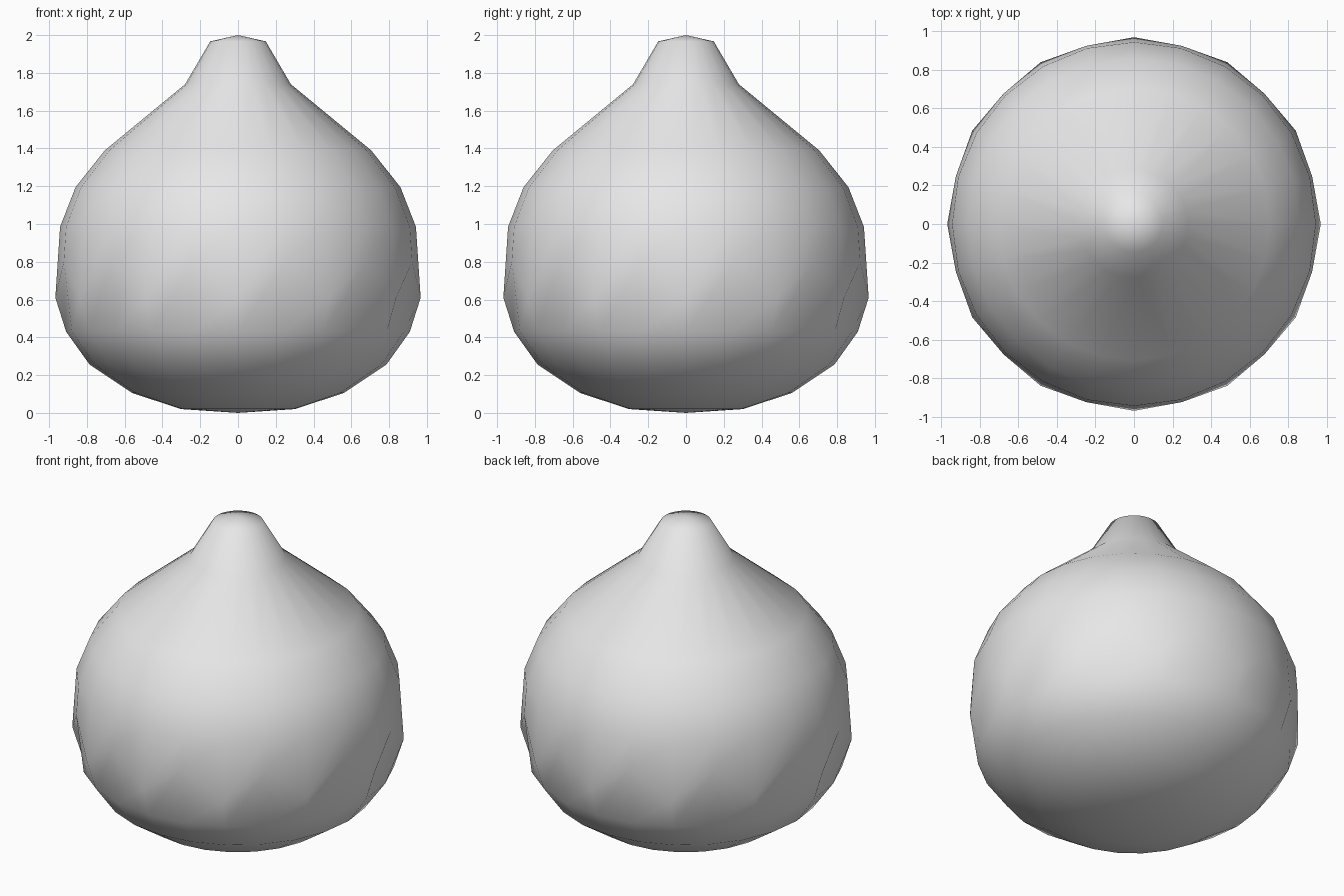
import bpy
import bmesh
from math import cos, sin, tau

cube = bpy.data.objects.get("Cube")
if cube:
    bpy.data.objects.remove(cube, do_unlink=True)

SIDES = 24

# Profile as (radius, height) for even and odd columns; the belly ring zigzags
lower = [(0.30, 0.02), (0.56, 0.105), (0.785, 0.255), (0.91, 0.43)]
upper = [(0.942, 0.985), (0.86, 1.195), (0.705, 1.39), (0.28, 1.74), (0.147, 1.967)]
even_column = lower + [(0.967, 0.61)] + upper
odd_column = lower + [(0.955, 0.80)] + upper

bm = bmesh.new()


def make_ring(even, odd):
    verts = []
    for i in range(SIDES):
        radius, height = odd if i % 2 else even
        angle = tau * i / SIDES
        verts.append(bm.verts.new((radius * cos(angle), radius * sin(angle), height)))
    return verts


rings = [make_ring(e, o) for e, o in zip(even_column, odd_column)]
base = bm.verts.new((0, 0, 0))
tip = bm.verts.new((0, 0, 2))

# Skin between the rings, then close both ends with fans
for i in range(SIDES):
    j = (i + 1) % SIDES
    for a, b in zip(rings, rings[1:]):
        bm.faces.new((a[i], a[j], b[j], b[i]))
    bm.faces.new((base, rings[0][j], rings[0][i]))
    bm.faces.new((tip, rings[-1][i], rings[-1][j]))

bmesh.ops.recalc_face_normals(bm, faces=bm.faces)
for face in bm.faces:
    face.smooth = True

mesh = bpy.data.meshes.new("bulb_body")
bm.to_mesh(mesh)
bm.free()

# Single pale grey surface
grey = bpy.data.materials.new("pale_grey")
grey.use_nodes = True
colour = (0.8, 0.8, 0.8, 1)
grey.diffuse_color = colour
grey.node_tree.nodes["Principled BSDF"].inputs["Base Color"].default_value = colour
mesh.materials.append(grey)

body = bpy.data.objects.new("bulb_body", mesh)
bpy.context.collection.objects.link(body)
